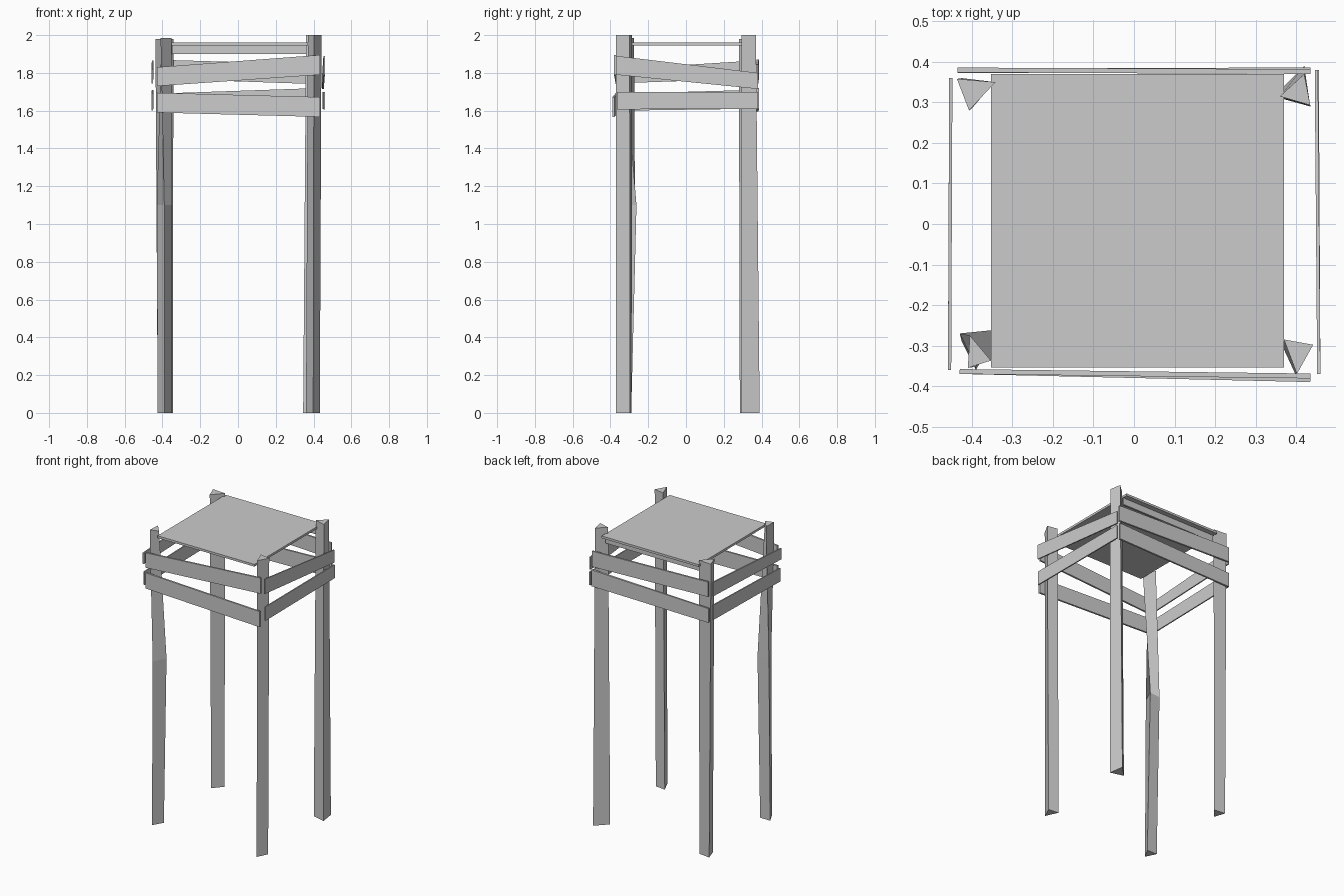
import bpy, bmesh
from mathutils import Vector

if "Cube" in bpy.data.objects:
    bpy.data.objects.remove(bpy.data.objects["Cube"])


def build(name, rings):
    """Skin a closed solid through matching rings of points."""
    bm = bmesh.new()
    loops = [[bm.verts.new(p) for p in ring] for ring in rings]
    n = len(loops[0])
    for a, b in zip(loops, loops[1:]):
        for i in range(n):
            j = (i + 1) % n
            bm.faces.new((a[i], a[j], b[j], b[i]))
    bm.faces.new(loops[0][::-1])
    bm.faces.new(loops[-1])
    bmesh.ops.recalc_face_normals(bm, faces=bm.faces)
    me = bpy.data.meshes.new(name)
    bm.to_mesh(me)
    bm.free()
    ob = bpy.data.objects.new(name, me)
    bpy.context.collection.objects.link(ob)
    return ob


def post(name, *sections):
    """Rough triangular post: each section is (z, three xy corners)."""
    build(name, [[(x, y, z) for x, y in tri] for z, tri in sections])


def board(name, start, end, z_start, z_end, thick=0.012):
    """Crooked plank between two xy points, with its own z range at each end."""
    a, b = Vector(start), Vector(end)
    d = (b - a).normalized()
    off = Vector((-d.y, d.x)) * thick / 2
    rings = []
    for p, (lo, hi) in ((a, z_start), (b, z_end)):
        q, r = p - off, p + off
        rings.append([(q.x, q.y, lo), (r.x, r.y, lo), (r.x, r.y, hi), (q.x, q.y, hi)])
    build(name, rings)


# Corner posts
post("back_left_post",
     (0, [(-0.425, 0.36), (-0.345, 0.35), (-0.40, 0.285)]),
     (1.98, [(-0.437, 0.358), (-0.342, 0.35), (-0.407, 0.28)]))
post("back_right_post",
     (0, [(0.42, 0.39), (0.345, 0.315), (0.435, 0.29)]),
     (2.0, [(0.42, 0.37), (0.36, 0.315), (0.435, 0.293)]))
post("front_left_post",
     (0, [(-0.425, -0.29), (-0.35, -0.29), (-0.39, -0.36)]),
     (1.1, [(-0.43, -0.27), (-0.35, -0.262), (-0.39, -0.352)]),
     (1.985, [(-0.405, -0.275), (-0.353, -0.337), (-0.41, -0.355)]))
post("front_right_post",
     (0, [(0.36, -0.288), (0.433, -0.297), (0.398, -0.37)]),
     (2.0, [(0.37, -0.285), (0.442, -0.298), (0.402, -0.37)]))

# Top panel and the rail under its back edge
board("top_panel", (-0.353, 0.008), (0.37, 0.008), (1.945, 1.96), (1.945, 1.96), 0.724)
board("panel_back_rail", (-0.35, 0.33), (0.365, 0.33), (1.90, 1.945), (1.90, 1.945))

# Crooked side boards, two per side
board("front_upper_board", (-0.43, -0.364), (0.435, -0.375), (1.73, 1.83), (1.79, 1.895))
board("front_lower_board", (-0.43, -0.364), (0.435, -0.384), (1.59, 1.695), (1.567, 1.672))
board("back_upper_board", (-0.435, 0.38), (0.435, 0.376), (1.77, 1.87), (1.74, 1.845))
board("back_lower_board", (-0.435, 0.378), (0.435, 0.38), (1.595, 1.69), (1.61, 1.72))
board("right_upper_board", (0.456, -0.37), (0.45, 0.38), (1.79, 1.89), (1.715, 1.80), 0.008)
board("right_lower_board", (0.456, -0.365), (0.452, 0.38), (1.607, 1.70), (1.61, 1.70), 0.008)
board("left_upper_board", (-0.455, -0.36), (-0.452, 0.36), (1.745, 1.82), (1.77, 1.865), 0.008)
board("left_lower_board", (-0.455, -0.35), (-0.452, 0.36), (1.60, 1.69), (1.61, 1.71), 0.008)
